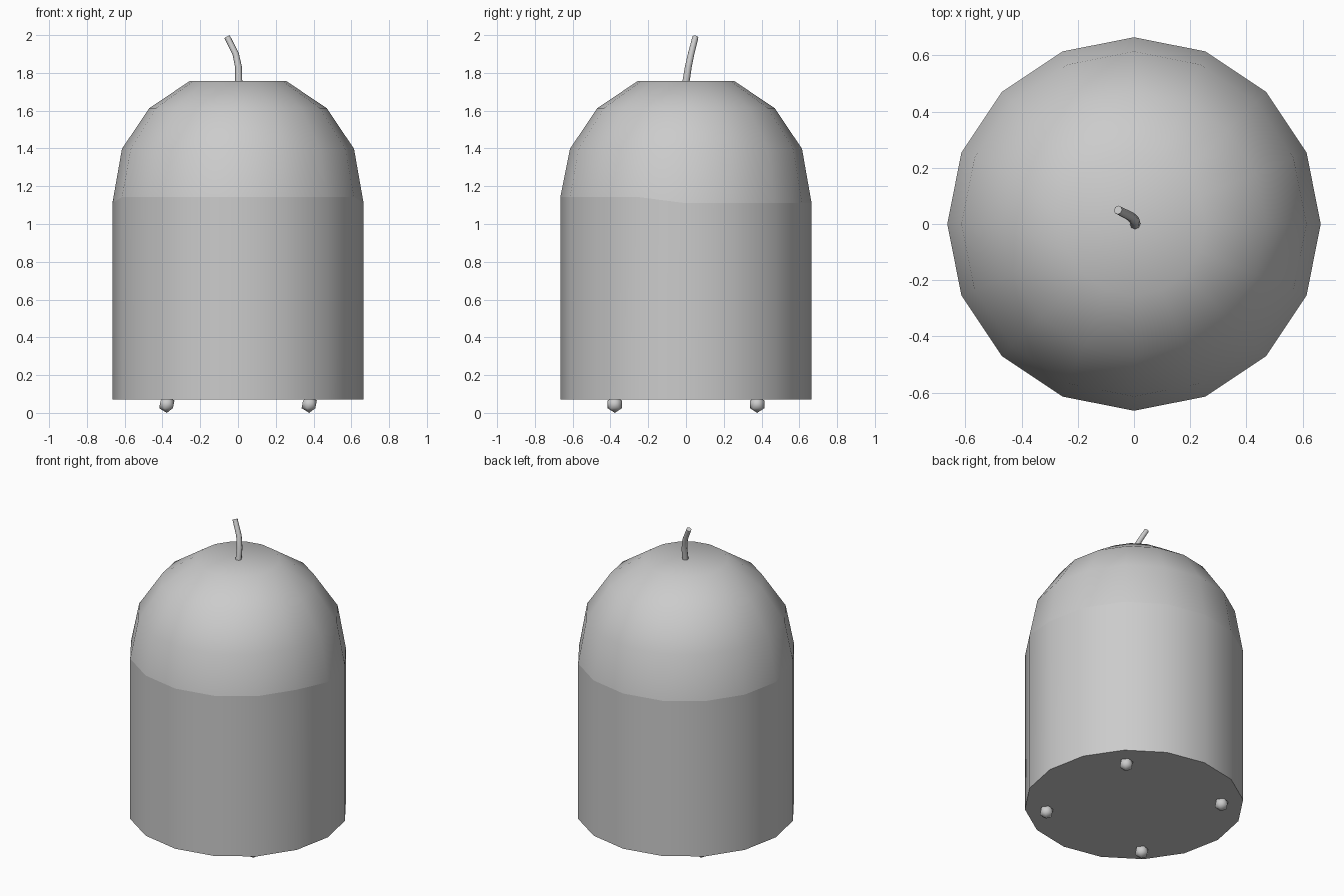
import bpy, bmesh, math
from mathutils import Vector

cube = bpy.data.objects.get("Cube")
if cube:
    bpy.data.objects.remove(cube, do_unlink=True)

grey = bpy.data.materials.new("light_grey")
colour = (0.6, 0.6, 0.6, 1)
grey.use_nodes = True
grey.diffuse_color = colour
grey.node_tree.nodes["Principled BSDF"].inputs["Base Color"].default_value = colour

SIDES, RADIUS, FLOOR, EQUATOR = 16, 0.665, 0.07, 1.143


def finish(name, bm, angle):
    """Turn a bmesh into a smooth shaded grey object."""
    bmesh.ops.recalc_face_normals(bm, faces=bm.faces)
    mesh = bpy.data.meshes.new(name)
    bm.to_mesh(mesh)
    bm.free()
    mesh.materials.append(grey)
    obj = bpy.data.objects.new(name, mesh)
    bpy.context.collection.objects.link(obj)
    bpy.ops.object.select_all(action='DESELECT')
    obj.select_set(True)
    bpy.context.view_layer.objects.active = obj
    bpy.ops.object.shade_smooth_by_angle(angle=math.radians(angle))
    return obj


def ring(bm, radius, height):
    """height is a function of the y direction."""
    verts = []
    for i in range(SIDES):
        a = math.tau * i / SIDES
        verts.append(bm.verts.new((radius * math.cos(a), radius * math.sin(a), height(math.sin(a)))))
    return verts


def bridge(bm, low, high):
    for i in range(SIDES):
        j = (i + 1) % SIDES
        bm.faces.new((low[i], low[j], high[j], high[i]))


def seam(y):
    # The seam sits slightly lower around the back half
    return 1.11 if y > -0.01 else EQUATOR


# Straight sided body with a closed base
bm = bmesh.new()
base = ring(bm, RADIUS, lambda y: FLOOR)
bridge(bm, base, ring(bm, RADIUS, seam))
bm.faces.new(base)
finish("body", bm, 40)

# Faceted dome with a flat cap
bm = bmesh.new()
rings = [ring(bm, RADIUS, seam)]
for k in range(1, 4):
    a = k * math.pi / 8
    rings.append(ring(bm, RADIUS * math.cos(a), lambda y, a=a: EQUATOR + RADIUS * math.sin(a)))
for low, high in zip(rings, rings[1:]):
    bridge(bm, low, high)
top = rings[-1]
centre = bm.verts.new((0, 0, top[0].co.z))
for i in range(SIDES):
    bm.faces.new((top[i], top[(i + 1) % SIDES], centre))
finish("dome", bm, 60)

# Four small feet
for sx, side in ((1, "left"), (-1, "right")):
    for sy, end in ((-1, "front"), (1, "back")):
        bm = bmesh.new()
        bmesh.ops.create_icosphere(bm, subdivisions=1, radius=0.045)
        bmesh.ops.translate(bm, verts=bm.verts, vec=(sx * 0.377, sy * 0.377, 0.045))
        finish(f"{end}_{side}_foot", bm, 60)

# Bent wick swept along a short path
path = [Vector(p) for p in ((0.004, -0.002, 1.74), (0.003, 0.012, 1.83),
                            (-0.012, 0.027, 1.9), (-0.057, 0.05, 1.99))]
bm = bmesh.new()
loops = []
for i, p in enumerate(path):
    d = path[min(i + 1, len(path) - 1)] - path[max(i - 1, 0)]
    turn = Vector((0, 0, 1)).rotation_difference(d)
    r = 0.019 - 0.001 * i
    loops.append([bm.verts.new(p + turn @ Vector((r * math.cos(k * math.tau / 8), r * math.sin(k * math.tau / 8), 0)))
                  for k in range(8)])
for low, high in zip(loops, loops[1:]):
    for k in range(8):
        n = (k + 1) % 8
        bm.faces.new((low[k], low[n], high[n], high[k]))
bm.faces.new(loops[0])
bm.faces.new(loops[-1])
finish("wick", bm, 50)
